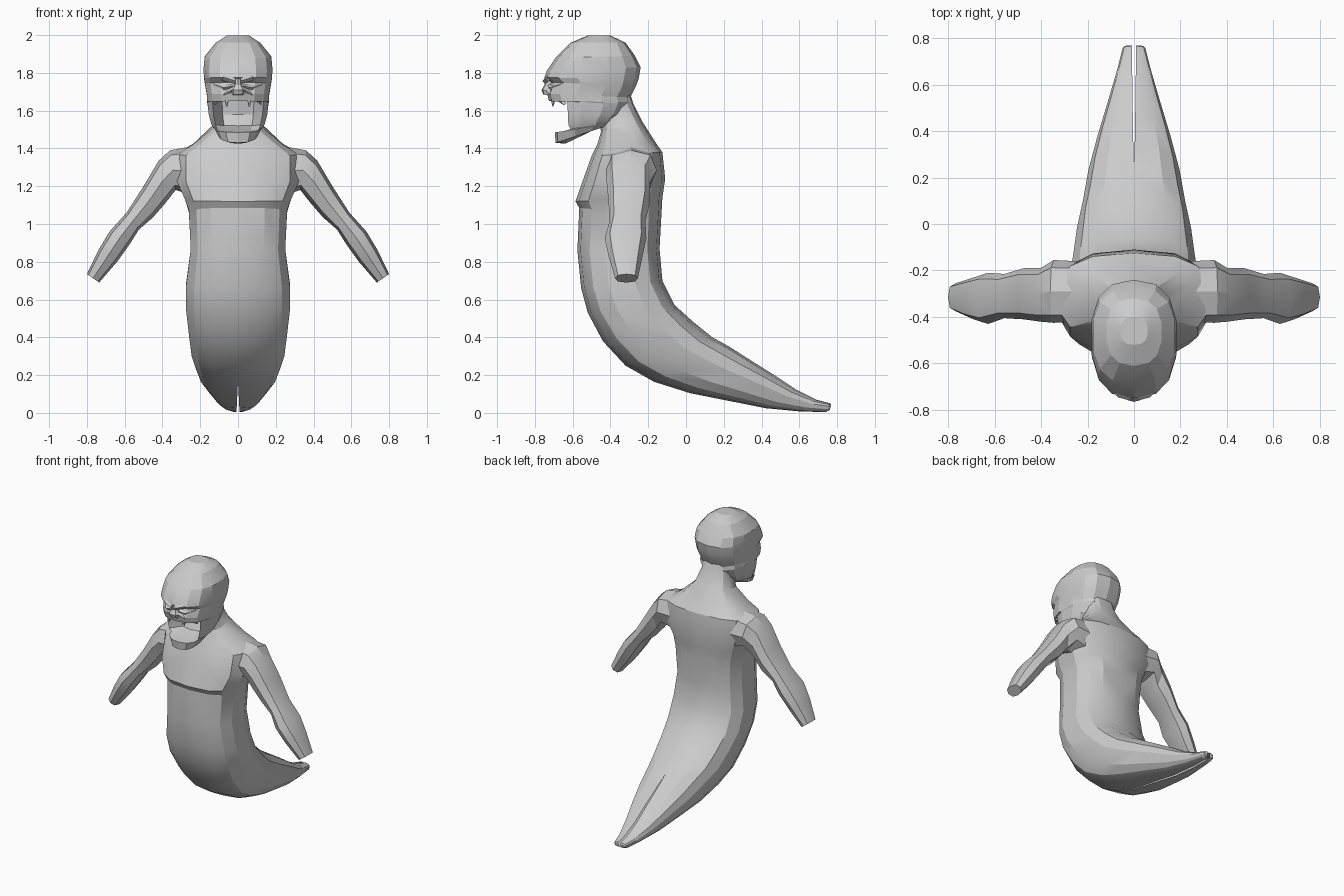
import bpy, bmesh, math
from mathutils import Vector

if "Cube" in bpy.data.objects:
    bpy.data.objects.remove(bpy.data.objects["Cube"])


def finish(bm, name, angle):
    """Mirror across x, fix normals, make the object and shade it."""
    geom = bm.verts[:] + bm.edges[:] + bm.faces[:]
    bmesh.ops.mirror(bm, geom=geom, axis='X', merge_dist=0.0005)
    bmesh.ops.recalc_face_normals(bm, faces=bm.faces[:])
    me = bpy.data.meshes.new(name)
    bm.to_mesh(me)
    bm.free()
    ob = bpy.data.objects.new(name, me)
    bpy.context.collection.objects.link(ob)
    bpy.ops.object.select_all(action='DESELECT')
    ob.select_set(True)
    bpy.context.view_layer.objects.active = ob
    bpy.ops.object.shade_smooth_by_angle(angle=math.radians(angle))
    return ob


def loft(name, rings, closed, angle=25):
    """Skin rings of points; open rings are half sections on the +x side."""
    bm = bmesh.new()
    rows = [[bm.verts.new(p) for p in r] for r in rings]
    n = len(rows[0])
    for a, b in zip(rows, rows[1:]):
        for i in range(n if closed else n - 1):
            j = (i + 1) % n
            bm.faces.new((a[i], a[j], b[j], b[i]))
    bm.faces.new(rows[0])
    bm.faces.new(rows[-1])
    return finish(bm, name, angle)


def power(v, e):
    return math.copysign(abs(v) ** e, v)


def half_ring(front, back, width, gap=0.0, dent=0.0, n=7, e=0.75):
    """Half section from a front (y, z) point round to a back (y, z) point."""
    f, b = Vector((0, *front)), Vector((0, *back))
    pts = []
    for k in range(n + 1):
        t = math.pi * k / n
        p = (f + b) / 2 + (f - b) / 2 * power(math.cos(t), e)
        p.x = max(gap, width * power(math.sin(t), e) if 0 < k < n else 0)
        if k < 2:
            p.y += dent
        pts.append(p)
    return pts


# Torso running into the split tail: front, back, half width, centre gap
body = [
    ((-.45, 1.66), (-.31, 1.74), .10, 0),
    ((-.46, 1.54), (-.28, 1.64), .105, 0),
    ((-.45, 1.49), (-.23, 1.54), .135, 0),
    ((-.47, 1.42), (-.16, 1.43), .24, 0),
    ((-.50, 1.36), (-.125, 1.38), .33, 0),
    ((-.55, 1.22), (-.11, 1.24), .33, 0),
    ((-.585, 1.12), (-.125, 1.14), .285, 0),
    ((-.565, 1.085), (-.13, 1.05), .265, 0),
    ((-.575, .86), (-.14, .87), .255, 0),
    ((-.555, .66), (-.125, .70), .28, 0),
    ((-.52, .53), (-.06, .57), .28, 0),
    ((-.44, .38), (.04, .48), .265, 0),
    ((-.32, .25), (.14, .40), .25, 0),
    ((-.17, .165), (.23, .35), .225, 0),
    ((.02, .105), (.34, .28), .20, .003),
    ((.22, .065), (.46, .205), .16, .005),
    ((.42, .025), (.58, .125), .115, .007),
    ((.60, .008), (.69, .07), .075, .008),
    ((.74, .004), (.765, .05), .05, .008),
    ((.762, .015), (.768, .04), .04, .009),
]
loft("torso_and_tail", [half_ring(f, b, w, g) for f, b, w, g in body], False)

# Head with recessed open mouth and dropped jaw: front, back, half width, dent
head = [
    ((-.52, 1.998), (-.40, 1.998), .06, 0),
    ((-.61, 1.96), (-.32, 1.96), .12, 0),
    ((-.69, 1.88), (-.27, 1.89), .18, 0),
    ((-.735, 1.815), (-.24, 1.83), .186, 0),
    ((-.75, 1.775), (-.25, 1.77), .184, 0),
    ((-.715, 1.75), (-.265, 1.73), .178, 0),
    ((-.735, 1.69), (-.295, 1.67), .168, 0),
    ((-.725, 1.65), (-.29, 1.645), .168, 0),
    ((-.69, 1.655), (-.30, 1.63), .165, .16),
    ((-.68, 1.58), (-.33, 1.58), .158, .16),
    ((-.67, 1.52), (-.37, 1.55), .145, .12),
    ((-.655, 1.495), (-.38, 1.54), .135, .03),
    ((-.695, 1.485), (-.38, 1.53), .125, 0),
    ((-.69, 1.43), (-.40, 1.525), .105, 0),
    ((-.64, 1.425), (-.42, 1.53), .08, 0),
]
loft("head_and_jaw", [half_ring(f, b, w, 0, d, 7, .8) for f, b, w, d in head], False, 18)

# Arms: top (x, z), underside (x, z), centre y, half depth
arm = [
    ((.25, 1.41), (.24, 1.15), -.29, .13),
    ((.36, 1.39), (.33, 1.18), -.29, .135),
    ((.42, 1.335), (.385, 1.11), -.305, .115),
    ((.50, 1.20), (.45, 1.035), -.30, .11),
    ((.59, 1.06), (.525, .97), -.31, .095),
    ((.68, .96), (.575, .89), -.32, .11),
    ((.74, .86), (.64, .80), -.32, .09),
    ((.80, .735), (.735, .69), -.315, .06),
]


def arm_ring(top, under, y, depth):
    a, b = Vector((top[0], y, top[1])), Vector((under[0], y, under[1]))
    side = Vector((0, depth, 0))
    return [(a + b) / 2 + (a - b) / 2 * power(math.cos(t), .8) + side * power(math.sin(t), .8)
            for t in (k * math.tau / 8 for k in range(8))]


loft("arms", [arm_ring(*r) for r in arm], True)


def strip(name, path):
    """Tapered four-sided strip through (x, y, z, radius) points, mirrored."""
    loft(name, [[Vector((x, y - r, z)), Vector((x, y, z + r)),
                 Vector((x, y + r, z)), Vector((x, y, z - r))]
                for x, y, z, r in path], True, 20)


# Scowling brows, lower eyelids, cheek folds and lower lip
strip("brow_ridges", [(.012, -.745, 1.757, .016), (.07, -.727, 1.775, .018),
                      (.135, -.665, 1.80, .012)])
strip("eyelids", [(.03, -.722, 1.732, .010), (.075, -.712, 1.722, .013),
                  (.13, -.655, 1.74, .008)])
strip("cheek_folds", [(.025, -.735, 1.715, .012), (.075, -.705, 1.685, .018),
                      (.125, -.645, 1.64, .012)])

# Nose: half sections, narrow bridge widening to the nostrils
nose = [((-.75, 1.77), (-.70, 1.77), .014), ((-.75, 1.735), (-.70, 1.735), .02),
        ((-.765, 1.71), (-.70, 1.70), .035), ((-.755, 1.685), (-.70, 1.68), .03)]
loft("nose", [half_ring(f, b, w, n=4) for f, b, w in nose], False, 20)

# Upper fangs
bm = bmesh.new()
bmesh.ops.create_cone(bm, cap_ends=True, segments=5, radius1=.003, radius2=.014, depth=.04)
bmesh.ops.translate(bm, verts=bm.verts[:], vec=(.06, -.705, 1.642))
finish(bm, "fangs", 20)
